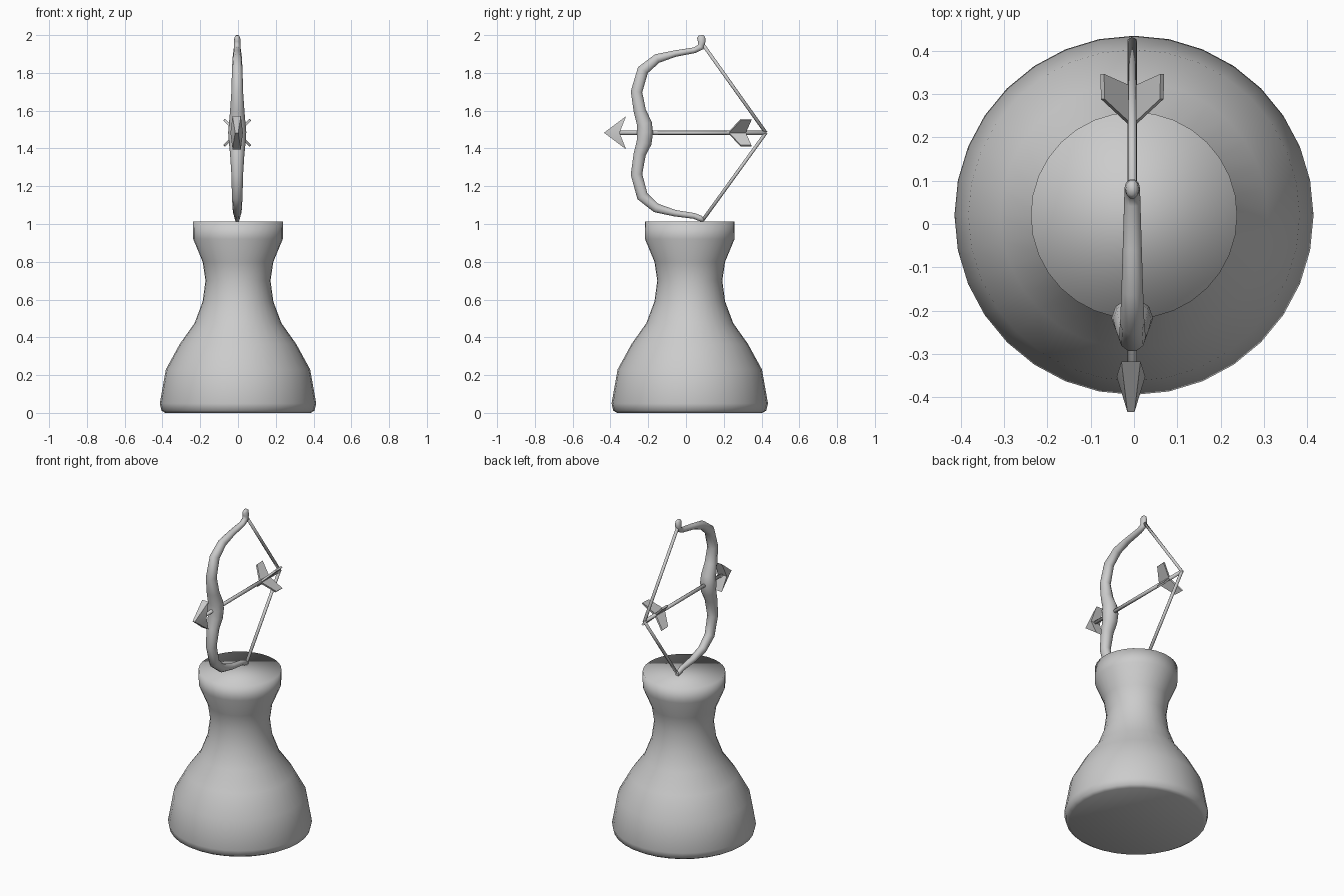
import bpy, bmesh, math
from mathutils import Vector

if "Cube" in bpy.data.objects:
    bpy.data.objects.remove(bpy.data.objects["Cube"])

ARROW_Z = 1.483
AXIS_X = -0.004


def make(name, verts, faces, smooth=True, angle=None):
    me = bpy.data.meshes.new(name)
    me.from_pydata(verts, [], faces)
    bm = bmesh.new()
    bm.from_mesh(me)
    bmesh.ops.recalc_face_normals(bm, faces=bm.faces)
    bm.to_mesh(me)
    bm.free()
    ob = bpy.data.objects.new(name, me)
    bpy.context.collection.objects.link(ob)
    for p in me.polygons:
        p.use_smooth = smooth
    if angle:
        bpy.context.view_layer.objects.active = ob
        ob.select_set(True)
        bpy.ops.object.shade_smooth_by_angle(angle=math.radians(angle))
        ob.select_set(False)
    return ob


def skin(rings):
    """Bridge equal rings of points and cap both ends."""
    n = len(rings[0])
    verts = [p for r in rings for p in r]
    faces = [tuple(range(n)), tuple(range(len(verts) - n, len(verts)))]
    for i in range(len(rings) - 1):
        for j in range(n):
            k = (j + 1) % n
            faces.append((i * n + j, i * n + k, (i + 1) * n + k, (i + 1) * n + j))
    return verts, faces


def sweep(path, sides):
    """Elliptical tube in the YZ plane; path rows are y, z, in-plane radius, x radius."""
    rings = []
    for i, (y, z, r, rx) in enumerate(path):
        a, b = path[max(i - 1, 0)], path[min(i + 1, len(path) - 1)]
        t = Vector((0, b[0] - a[0], b[1] - a[1])).normalized()
        nrm = Vector((0, -t.z, t.y))
        ring = []
        for j in range(sides):
            th = 2 * math.pi * j / sides
            ring.append(Vector((AXIS_X + rx * math.cos(th), y, z)) + nrm * r * math.sin(th))
        rings.append(ring)
    return skin(rings)


# Turned pedestal
profile = [(0.385, 0), (0.405, 0.012), (0.414, 0.05), (0.382, 0.23), (0.308, 0.365),
           (0.23, 0.475), (0.187, 0.59), (0.172, 0.70), (0.187, 0.80),
           (0.237, 0.92), (0.238, 1.012)]
rings = [[(r * math.cos(math.tau * j / 32), 0.02 + r * math.sin(math.tau * j / 32), z)
          for j in range(32)] for r, z in profile]
make("pedestal", *skin(rings))

# Bow limbs and grip
bow = [(0.078, 1.999, 0.012, 0.008), (0.080, 1.988, 0.023, 0.015), (0.083, 1.965, 0.021, 0.018),
       (0.078, 1.937, 0.019, 0.018), (0.045, 1.920, 0.016, 0.019),
       (-0.058, 1.902, 0.018, 0.022), (-0.153, 1.876, 0.026, 0.025),
       (-0.228, 1.815, 0.032, 0.028), (-0.262, 1.70, 0.032, 0.031),
       (-0.245, 1.60, 0.034, 0.038), (-0.220, 1.53, 0.042, 0.044),
       (-0.217, 1.485, 0.045, 0.048), (-0.222, 1.43, 0.042, 0.044),
       (-0.245, 1.37, 0.034, 0.038), (-0.262, 1.263, 0.032, 0.031),
       (-0.231, 1.147, 0.032, 0.028), (-0.158, 1.085, 0.026, 0.025),
       (-0.058, 1.057, 0.018, 0.022), (0.042, 1.043, 0.016, 0.017),
       (0.075, 1.030, 0.016, 0.014), (0.095, 1.018, 0.010, 0.010)]
make("bow", *sweep(bow, 10))

# Drawn string, upper and lower halves
for name, y, z in (("string_upper", 0.09, 1.95), ("string_lower", 0.09, 1.022)):
    make(name, *sweep([(y, z, 0.009, 0.010), (0.423, ARROW_Z, 0.009, 0.010)], 8))

# Arrow shaft
make("arrow_shaft", *sweep([(-0.36, ARROW_Z, 0.011, 0.011), (0.425, ARROW_Z, 0.011, 0.011)], 8))

# Barbed arrowhead: tip, barb, notch, barb on each side
outline = [(0.008, -0.434, 0), (0.022, -0.317, 0.088), (0.033, -0.352, 0), (0.022, -0.317, -0.088)]
verts = [(AXIS_X - 0.003 + s * x, y, ARROW_Z + z) for s in (1, -1) for x, y, z in outline]
faces = [(0, 1, 2), (0, 2, 3), (4, 6, 5), (4, 7, 6)]
faces += [(i, (i + 1) % 4, 4 + (i + 1) % 4, 4 + i) for i in range(4)]
make("arrowhead", verts, faces, angle=30)

# Four diagonal feather vanes
vane = [(0.0, 0.225), (0.096, 0.288), (0.098, 0.346), (0.0, 0.315)]
for k in range(4):
    a = math.pi / 4 + k * math.pi / 2
    d, n = Vector((math.cos(a), 0, math.sin(a))), Vector((-math.sin(a), 0, math.cos(a)))
    rings = [[Vector((AXIS_X, y, ARROW_Z)) + d * r + n * t for r, y in vane]
             for t in (-0.006, 0.006)]
    make(f"feather_{k + 1}", *skin(rings), smooth=False)
